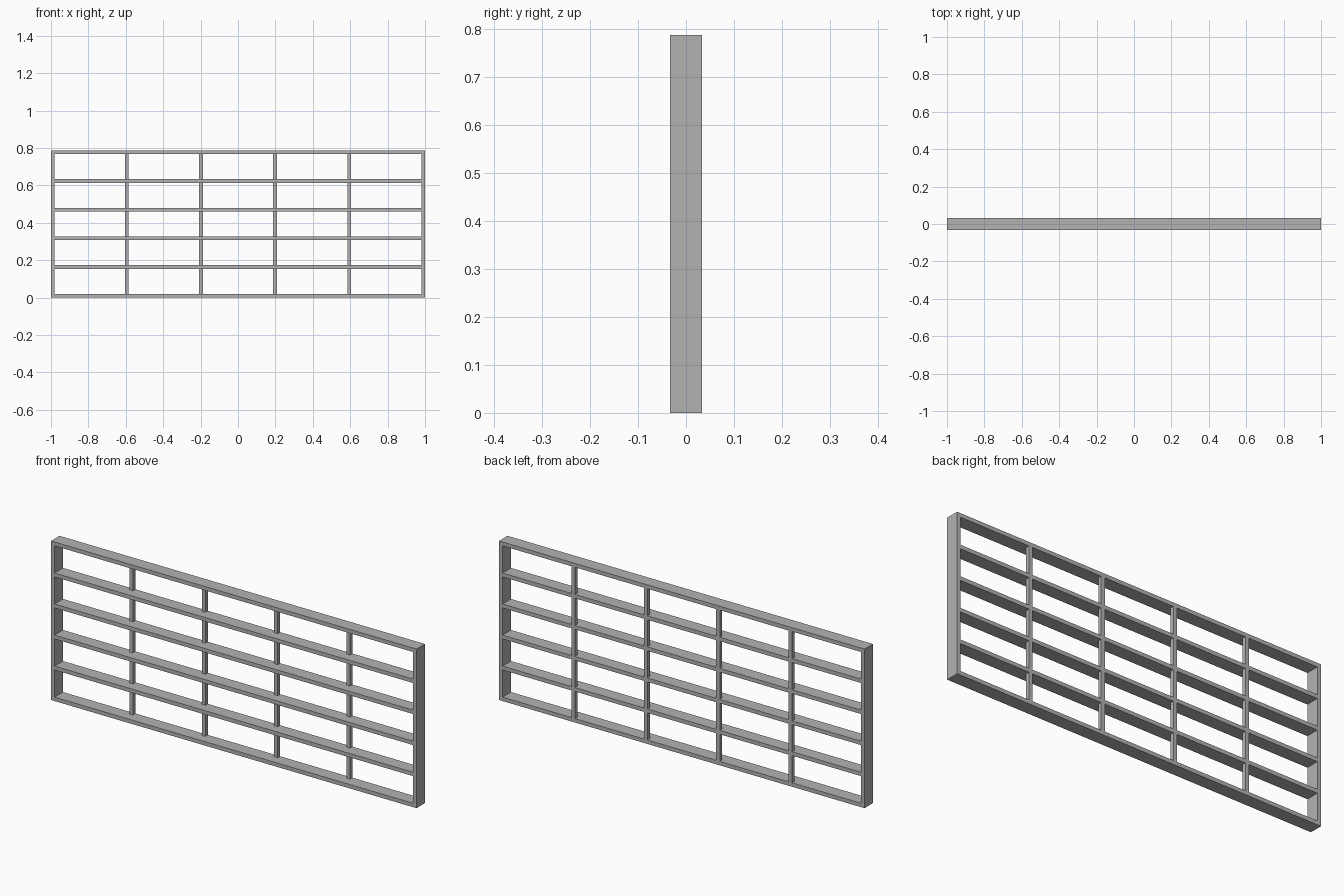
import bpy

if "Cube" in bpy.data.objects:
    bpy.data.objects.remove(bpy.data.objects["Cube"], do_unlink=True)

WIDTH, DEPTH, HEIGHT = 2.0, 0.066, 0.787
BOARD = 0.0195          # thickness of every board and post
BAYS, ROWS = 5, 5

grey = bpy.data.materials.new("plain grey")
grey.use_nodes = True
colour = (0.45, 0.45, 0.45, 1)
grey.diffuse_color = colour
grey.node_tree.nodes["Principled BSDF"].inputs["Base Color"].default_value = colour


def box(name, size, centre):
    bpy.ops.mesh.primitive_cube_add(size=1, location=centre)
    obj = bpy.context.object
    obj.name = name
    obj.scale = size
    bpy.ops.object.transform_apply(location=False, rotation=False, scale=True)
    obj.data.materials.append(grey)
    return obj


inner_width = WIDTH - 2 * BOARD
inner_height = HEIGHT - 2 * BOARD
row_step = (HEIGHT - BOARD) / ROWS
bay_step = (WIDTH - BOARD) / BAYS

# Outer frame: full-width top and bottom, sides between them
box("frame_bottom", (WIDTH, DEPTH, BOARD), (0, 0, BOARD / 2))
box("frame_top", (WIDTH, DEPTH, BOARD), (0, 0, HEIGHT - BOARD / 2))
for side, name in ((1, "frame_left"), (-1, "frame_right")):
    box(name, (BOARD, DEPTH, inner_height),
        (side * (WIDTH - BOARD) / 2, 0, HEIGHT / 2))

# Horizontal shelves
for row in range(1, ROWS):
    box(f"shelf_{row}", (inner_width, DEPTH, BOARD),
        (0, 0, BOARD / 2 + row * row_step))

# Slim posts along the back, split between the shelves
for bay in range(1, BAYS):
    x = -(WIDTH - BOARD) / 2 + bay * bay_step
    for row in range(ROWS):
        box(f"back_post_{bay}_{row + 1}", (BOARD, BOARD, row_step - BOARD),
            (x, (DEPTH - BOARD) / 2, BOARD / 2 + (row + 0.5) * row_step))
